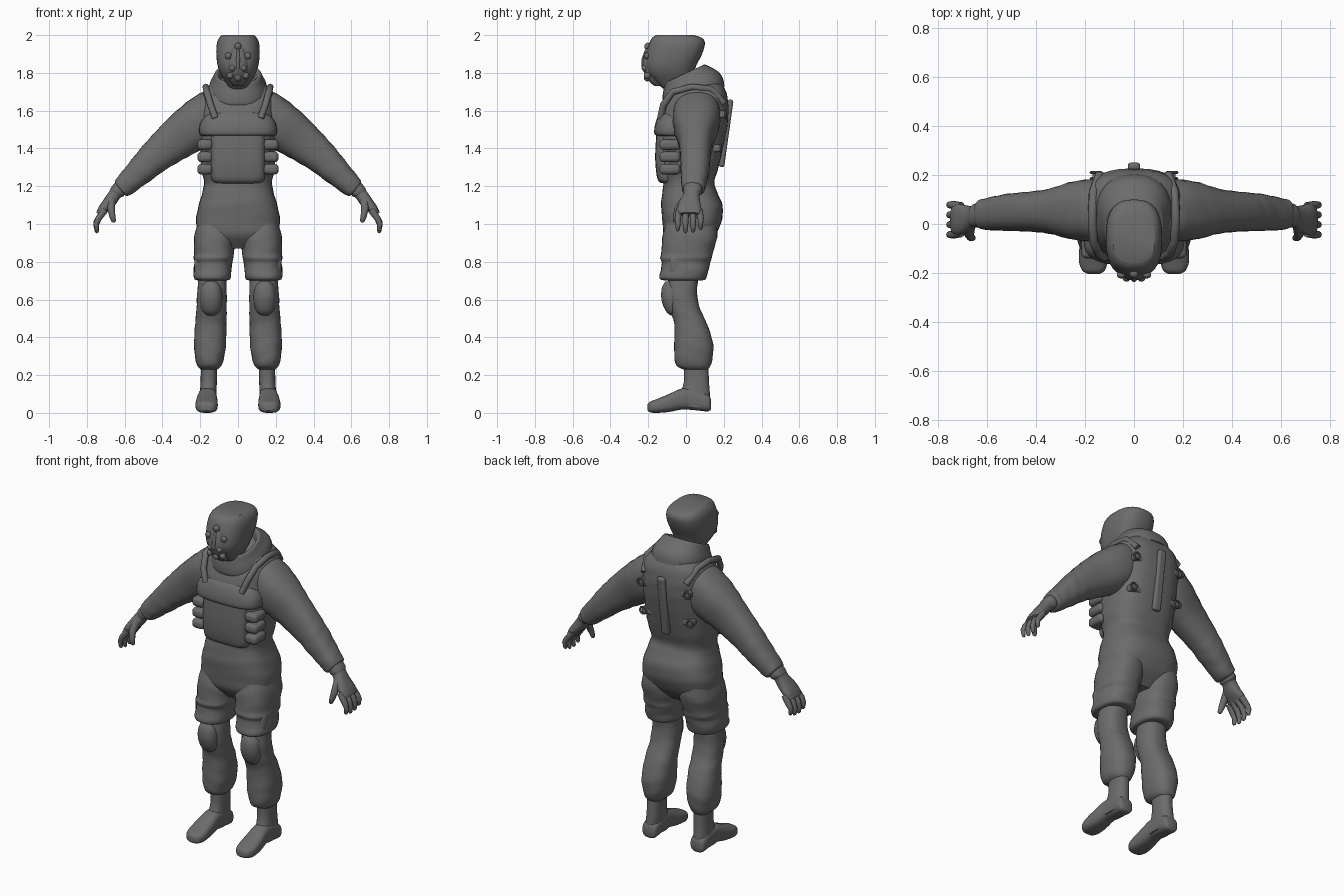
import bpy, bmesh
from math import sin, cos, pi, radians, copysign
from mathutils import Matrix, Vector

cube = bpy.data.objects.get("Cube")
if cube:
    bpy.data.objects.remove(cube, do_unlink=True)

grey = bpy.data.materials.new("suit grey")
grey.use_nodes = True
colour = (0.15, 0.15, 0.15, 1)
grey.diffuse_color = colour
grey.node_tree.nodes["Principled BSDF"].inputs["Base Color"].default_value = colour


def finish(obj, name, mirror=False, angle=40):
    """Name, colour, smooth and optionally mirror a part."""
    obj.name = obj.data.name = name
    obj.data.materials.clear()
    obj.data.materials.append(grey)
    bpy.ops.object.select_all(action="DESELECT")
    obj.select_set(True)
    bpy.context.view_layer.objects.active = obj
    bpy.ops.object.shade_smooth_by_angle(angle=radians(angle))
    if mirror:
        mod = obj.modifiers.new("Mirror", "MIRROR")
        if obj.matrix_world != Matrix.Identity(4):
            obj.data.transform(obj.matrix_world)
            obj.matrix_world = Matrix.Identity(4)
        mod.use_clip = False
    return obj


def spline(a, b, c, d, t):
    """Smooth blend between values b and c."""
    return b + t * (c - a + t * (2 * a - 5 * b + 4 * c - d + t * (3 * (b - c) + d - a))) / 2


def loft(name, rings, place=Matrix.Identity(4), power=2.4, mirror=False, steps=4, folds=0, sides=32):
    """Skin rounded sections; a ring is (t, centre u, half width u, low v, high v)."""
    fine = []
    last = len(rings) - 1
    for i in range(last):
        near = [rings[min(max(k, 0), last)] for k in range(i - 1, i + 3)]
        fine += [[spline(*vals, s / steps) for vals in zip(*near)] for s in range(steps)]
    fine.append(rings[-1])
    bm = bmesh.new()
    loops = []
    for t, cu, hu, lo, hi in fine:
        loop = []
        for k in range(sides):
            a = 2 * pi * k / sides
            swell = 1 + folds * sin(t * 75 + 2 * sin(a * 2))
            x, y = (copysign(abs(f) ** (2 / power), f) * swell for f in (cos(a), sin(a)))
            point = Vector((cu + hu * x, (lo + hi) / 2 + (hi - lo) / 2 * y, t))
            loop.append(bm.verts.new(place @ point))
        loops.append(loop)
    for a, b in zip(loops, loops[1:]):
        for k in range(sides):
            n = (k + 1) % sides
            bm.faces.new((a[k], a[n], b[n], b[k]))
    bm.faces.new(loops[0])
    bm.faces.new(loops[-1])
    bmesh.ops.recalc_face_normals(bm, faces=bm.faces)
    mesh = bpy.data.meshes.new(name)
    bm.to_mesh(mesh)
    bm.free()
    obj = bpy.data.objects.new(name, mesh)
    bpy.context.collection.objects.link(obj)
    return finish(obj, name, mirror)


def frame(origin, u, v, t):
    """Placement whose columns are the u, v and t directions."""
    m = Matrix((u, v, t)).transposed().to_4x4()
    m.translation = origin
    return m


def tube(name, points, radii, mirror=True):
    """Tapered round strip along a path, as a mesh."""
    curve = bpy.data.curves.new(name, "CURVE")
    curve.dimensions = "3D"
    curve.bevel_depth = 1
    curve.bevel_resolution = 3
    curve.use_fill_caps = True
    path = curve.splines.new("POLY")
    path.points.add(len(points) - 1)
    for p, co, r in zip(path.points, points, radii):
        p.co = (*co, 1)
        p.radius = r
    obj = bpy.data.objects.new(name, curve)
    bpy.context.collection.objects.link(obj)
    bpy.ops.object.select_all(action="DESELECT")
    obj.select_set(True)
    bpy.context.view_layer.objects.active = obj
    bpy.ops.object.convert(target="MESH")
    return finish(bpy.context.object, name, mirror, 60)


def blob(name, at, size, mirror=True):
    """Ellipsoid given by centre and radii."""
    bpy.ops.mesh.primitive_uv_sphere_add(segments=20, ring_count=12)
    obj = bpy.context.object
    obj.data.transform(Matrix.Translation(at) @ Matrix.Diagonal((*size, 1)))
    return finish(obj, name, mirror)


def block(name, at, size, mirror=True, bevel=0.012, tilt=0):
    """Box with rounded edges."""
    bpy.ops.mesh.primitive_cube_add(size=1)
    obj = bpy.context.object
    turn = Matrix.Rotation(radians(tilt), 4, "X")
    obj.data.transform(Matrix.Translation(at) @ turn @ Matrix.Diagonal((*size, 1)))
    finish(obj, name, mirror)
    mod = obj.modifiers.new("Bevel", "BEVEL")
    mod.width = bevel
    mod.segments = 3
    return obj


# Torso and hips
loft("torso", [(.87, 0, .12, -.06, .09), (.94, 0, .205, -.115, .155), (1.02, 0, .222, -.125, .19),
               (1.1, 0, .208, -.132, .193), (1.17, 0, .188, -.125, .165), (1.22, 0, .18, -.12, .15),
               (1.3, 0, .196, -.14, .172), (1.42, 0, .2, -.15, .2), (1.54, 0, .2, -.145, .222),
               (1.63, 0, .197, -.12, .225), (1.7, 0, .185, -.08, .212), (1.75, 0, .13, -.05, .185)],
     power=2.8, folds=.006)

# Vest front: flap, lower panel, side pouches and straps
loft("chest_flap", [(1.465, 0, .19, -.15, .05), (1.48, 0, .205, -.168, .06), (1.53, 0, .202, -.163, .06),
                    (1.575, 0, .17, -.145, .04), (1.6, 0, .12, -.12, .02)], power=3)
loft("belly_panel", [(1.215, 0, .1, -.12, 0), (1.235, 0, .14, -.15, 0), (1.34, 0, .145, -.163, 0),
                     (1.47, 0, .145, -.158, 0)], power=4)
for z in (1.29, 1.355, 1.42):
    block("side_pouch", (.175, -.085, z), (.08, .11, .055), bevel=.02)
tube("shoulder_strap", [(.12, -.135, 1.56), (.145, -.12, 1.63), (.165, -.07, 1.7), (.17, .03, 1.725),
                        (.165, .13, 1.715), (.14, .2, 1.64)], [.018] * 6)

# Back webbing and buckles
block("spine_strap", (0, .212, 1.48), (.05, .03, .36), False, tilt=-8)
for z, y in ((1.58, .195), (1.4, .17)):
    block("back_strap", (0, y - .01, z), (.34, .05, .04), False)
    bpy.ops.mesh.primitive_torus_add(major_radius=.02, minor_radius=.006, major_segments=20, minor_segments=8)
    ring = bpy.context.object
    ring.data.transform(Matrix.Translation((.155, y + .015, z)) @ Matrix.Rotation(pi / 2, 4, "X"))
    finish(ring, "back_buckle", True)

# Collar, leaning forward
lean = Matrix.Translation((0, .02, 1.72)) @ Matrix.Rotation(radians(25), 4, "X")
loft("collar", [(-.07, 0, .14, -.13, .17), (-.03, 0, .155, -.165, .18), (.01, 0, .15, -.155, .175),
                (.05, 0, .132, -.13, .15), (.078, 0, .12, -.11, .125), (.075, 0, .105, -.095, .11),
                (.04, 0, .09, -.08, .09)], lean)

# Head and breathing mask
loft("head", [(1.7, 0, .05, -.1, .02), (1.745, 0, .065, -.155, .02), (1.79, 0, .09, -.198, .035),
              (1.84, 0, .108, -.215, .055), (1.9, 0, .115, -.21, .085), (1.955, 0, .112, -.195, .1),
              (1.985, 0, .1, -.18, .085), (2, 0, .085, -.16, .04)], power=2.6)
loft("mask", [(1.73, 0, .025, -.165, -.1), (1.76, 0, .045, -.2, -.1), (1.82, 0, .06, -.228, -.1),
              (1.88, 0, .055, -.226, -.1), (1.93, 0, .04, -.212, -.1)], power=2.5)
blob("mask_valve", (.03, -.218, 1.825), (.017, .017, .017))
blob("mask_filter", (.042, -.205, 1.785), (.018, .018, .018))
blob("eye_lens", (.052, -.208, 1.89), (.018, .014, .018))
for z, y in ((1.775, -.205), (1.94, -.203)):
    blob("mask_stud", (0, y, z), (.018, .018, .02), False)
tube("mask_ridge", [(0, -.21, 1.92), (0, -.226, 1.87), (0, -.226, 1.82)], [.008, .011, .008], False)

# Sleeves
sleeve = frame((.18, 0, 1.57), (0, 1, 0), (.633, 0, .775), (.775, 0, -.633))
loft("sleeve", [(-.12, .06, .08, -.06, .07), (-.06, .058, .12, -.12, .108), (.06, .055, .122, -.137, .116),
                (.2, .052, .092, -.112, .106), (.34, .05, .08, -.09, .086), (.42, .048, .077, -.086, .07),
                (.5, .044, .07, -.08, .052), (.56, .04, .064, -.077, .04), (.585, .04, .058, -.065, .03),
                (.59, .04, .035, -.04, .01)], sleeve, mirror=True, folds=.014)

# Gloves with fingers
glove = frame((.625, 0, 1.2), (0, 1, 0), (.83, 0, .56), (.56, 0, -.83))
loft("glove", [(-.03, .035, .045, -.04, .03), (.03, .035, .05, -.045, .035), (.05, .03, .042, -.036, .032),
               (.1, .02, .055, -.034, .032), (.15, .018, .063, -.02, .032), (.185, .016, .055, -.008, .026)],
     glove, mirror=True)
for k, reach in enumerate((.01, 0, .003, .018)):
    y = -.035 + .035 * k
    spread = y + (y - .018) * .15
    tube("finger", [(.705, y, 1.075), (.738, spread, 1.03), (.752, spread, .99 + reach),
                    (.747, spread, .96 + reach), (.744, spread, .952 + reach)], [.019, .017, .014, .011, .004])
tube("thumb", [(.67, -.005, 1.13), (.672, -.042, 1.08), (.665, -.055, 1.04), (.657, -.057, 1.015),
               (.655, -.057, 1.008)], [.024, .02, .016, .012, .004])

# Thighs with banded hems
loft("thigh", [(1.02, .12, .09, -.1, .16), (.93, .124, .108, -.125, .165), (.85, .127, .105, -.13, .142),
               (.82, .13, .106, -.138, .138), (.795, .13, .1, -.128, .128), (.76, .135, .1, -.132, .12),
               (.725, .136, .1, -.142, .112), (.705, .136, .09, -.132, .1), (.7, .136, .06, -.09, .07)],
     mirror=True, folds=.01)
block("thigh_pouch", (.2, -.02, .78), (.06, .14, .12), bevel=.025)

# Lower legs and knee pads
loft("lower_leg", [(.74, .135, .07, -.09, .07), (.64, .138, .078, -.1, .058), (.55, .14, .08, -.085, .075),
                   (.47, .144, .083, -.062, .112), (.37, .148, .085, -.062, .143), (.3, .15, .078, -.062, .142),
                   (.25, .152, .064, -.05, .13), (.23, .153, .045, -.015, .118)], mirror=True, folds=.012)
loft("knee_pad", [(.515, .142, .025, -.08, 0), (.54, .142, .048, -.108, 0), (.6, .142, .06, -.13, 0),
                  (.66, .142, .055, -.128, 0), (.695, .142, .035, -.11, 0)], mirror=True)

# Boots
loft("boot_shaft", [(.26, .153, .044, -.012, .118), (.16, .155, .043, -.012, .122), (.08, .16, .045, -.04, .128),
                    (.03, .16, .045, -.04, .125)], mirror=True)
forward = frame((0, 0, 0), (1, 0, 0), (0, 0, 1), (0, 1, 0))
loft("boot_foot", [(.132, .16, .03, .02, .07), (.115, .16, .046, .008, .1), (.04, .16, .048, .015, .13),
                   (-.02, .162, .05, .018, .13), (-.09, .165, .057, .005, .1), (-.155, .166, .058, 0, .073),
                   (-.19, .165, .045, .003, .06), (-.203, .164, .025, .012, .045)], forward, 2.8, True)
